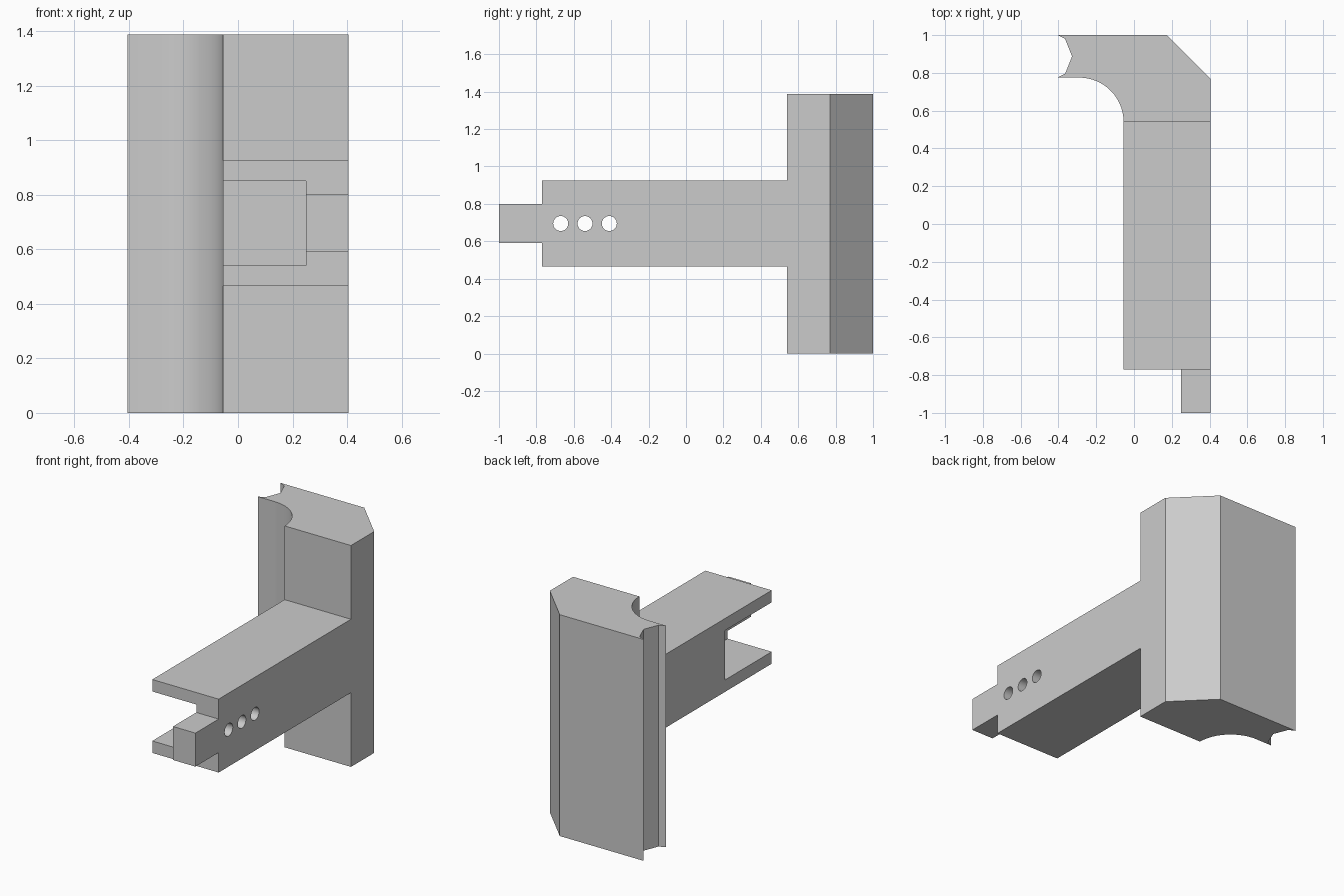
import bpy, bmesh, math
from mathutils import Vector

if "Cube" in bpy.data.objects:
    bpy.data.objects.remove(bpy.data.objects["Cube"], do_unlink=True)

GREY = (0.6, 0.6, 0.6, 1)
grey = bpy.data.materials.new("plain grey")
grey.use_nodes = True
grey.diffuse_color = GREY
grey.node_tree.nodes["Principled BSDF"].inputs["Base Color"].default_value = GREY


def extrude(name, outline, direction):
    """Solid made by sweeping a closed outline along a direction."""
    bm = bmesh.new()
    base = bm.faces.new([bm.verts.new(p) for p in outline])
    swept = bmesh.ops.extrude_face_region(bm, geom=[base], use_keep_orig=True)
    moved = [g for g in swept["geom"] if isinstance(g, bmesh.types.BMVert)]
    bmesh.ops.translate(bm, verts=moved, vec=Vector(direction))
    bmesh.ops.recalc_face_normals(bm, faces=bm.faces)
    mesh = bpy.data.meshes.new(name)
    bm.to_mesh(mesh)
    bm.free()
    mesh.materials.append(grey)
    obj = bpy.data.objects.new(name, mesh)
    bpy.context.collection.objects.link(obj)
    return obj


def activate(obj):
    bpy.ops.object.select_all(action='DESELECT')
    obj.select_set(True)
    bpy.context.view_layer.objects.active = obj


def cut(obj, cutter):
    cutter.hide_render = True
    mod = obj.modifiers.new("cut", 'BOOLEAN')
    mod.operation, mod.solver, mod.object = 'DIFFERENCE', 'EXACT', cutter
    activate(obj)
    bpy.ops.object.modifier_apply(modifier=mod.name)
    bpy.data.objects.remove(cutter, do_unlink=True)


def arc(cx, cy, r, start, end, steps):
    angles = [start + (end - start) * i / steps for i in range(steps + 1)]
    return [(cx + r * math.cos(a), cy + r * math.sin(a)) for a in angles]


RIGHT, INNER, LEFT = 0.405, 0.25, -0.055   # arm width and slot wall
MID = 0.695                                # mid height

# Upright post: chamfered corner, concave cove and grooved edge
cove = arc(-0.29, 0.54, 0.235, 0, math.pi / 2, 24)
groove = [(-0.405, 0.775), (-0.365, 0.795), (-0.328, 0.888), (-0.365, 0.98)]
plan = [(-0.405, 1), (0.175, 1), (RIGHT, 0.77), (RIGHT, 0.54)] + cove + groove
post = extrude("upright_post", [(x, y, 0) for x, y in plan], (0, 0, 2 * MID - 0.003))

# Arm with a narrower tongue at its tip
half = [(0.54, 0.23), (-0.77, 0.23), (-0.77, 0.105), (-1, 0.105)]
side = [(y, MID + h) for y, h in half] + [(y, MID - h) for y, h in reversed(half)]
arm = extrude("slotted_arm", [(LEFT, y, z) for y, z in side], (RIGHT - LEFT, 0, 0))

# Open slot in the arm's end
slot = [(y, MID + h) for y, h in
        [(-1.1, -0.155), (-0.31, -0.155), (-0.31, 0.155), (-1.1, 0.155)]]
cut(arm, extrude("slot_cutter", [(LEFT - 0.1, y, z) for y, z in slot],
                 (INNER - LEFT + 0.1, 0, 0)))

# Row of three holes through the slot wall
for y in (-0.67, -0.54, -0.41):
    ring = arc(y, MID, 0.04, 0, math.tau, 32)[:-1]
    cut(arm, extrude("hole_cutter", [(INNER - 0.1, a, z) for a, z in ring], (0.3, 0, 0)))

for obj in (post, arm):
    activate(obj)
    bpy.ops.object.shade_smooth_by_angle(angle=math.radians(20))
